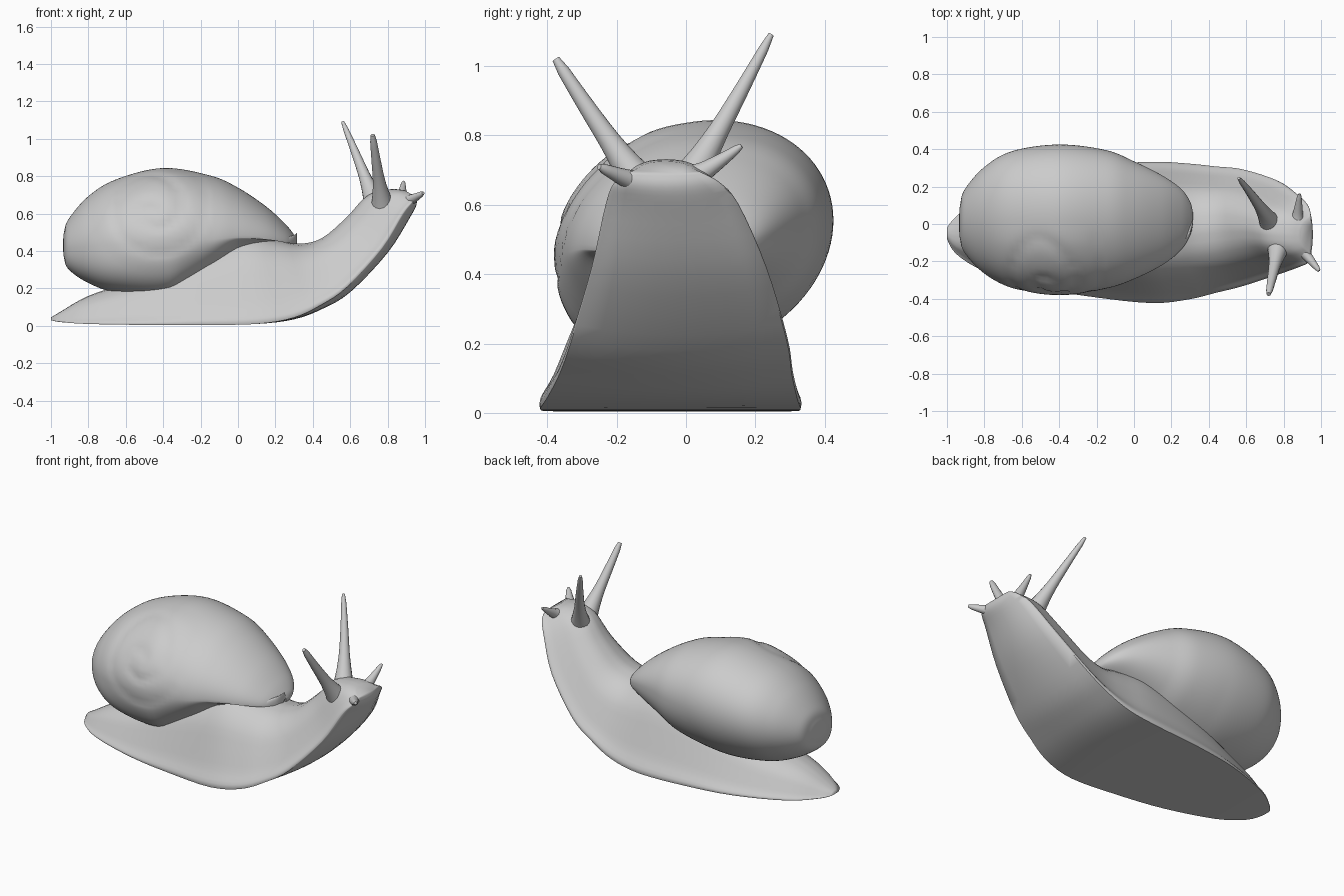
import bpy, bmesh, math
from mathutils import Vector

cube = bpy.data.objects.get("Cube")
if cube:
    bpy.data.objects.remove(cube, do_unlink=True)

grey = bpy.data.materials.new("light_grey")
grey.use_nodes = True
grey.diffuse_color = (0.6, 0.6, 0.6, 1)
grey.node_tree.nodes["Principled BSDF"].inputs["Base Color"].default_value = (0.6, 0.6, 0.6, 1)


def resample(rows, steps):
    """Smooth curve through rows of values."""
    rows = [Vector(r) for r in rows]
    out = []
    for i in range(len(rows) - 1):
        a, b = rows[max(i - 1, 0)], rows[i]
        c, d = rows[i + 1], rows[min(i + 2, len(rows) - 1)]
        for k in range(steps):
            t = k / steps
            out.append(0.5 * (2 * b + (c - a) * t + (2 * a - 5 * b + 4 * c - d) * t ** 2
                              + (3 * b - a - 3 * c + d) * t ** 3))
    return out + [rows[-1]]


def loft(name, rings, shape=None):
    """Skin closed rings, cap both ends, then optionally reshape."""
    bm = bmesh.new()
    loops = [[bm.verts.new(p) for p in ring] for ring in rings]
    n = len(loops[0])
    for a, b in zip(loops, loops[1:]):
        for i in range(n):
            j = (i + 1) % n
            bm.faces.new((a[i], a[j], b[j], b[i]))
    bm.faces.new(loops[0])
    bm.faces.new(loops[-1])
    bmesh.ops.recalc_face_normals(bm, faces=bm.faces)
    bm.normal_update()
    if shape:
        shape(bm)
    mesh = bpy.data.meshes.new(name)
    bm.to_mesh(mesh)
    bm.free()
    mesh.materials.append(grey)
    obj = bpy.data.objects.new(name, mesh)
    bpy.context.collection.objects.link(obj)
    bpy.ops.object.select_all(action='DESELECT')
    obj.select_set(True)
    bpy.context.view_layer.objects.active = obj
    bpy.ops.object.shade_smooth_by_angle(angle=math.radians(60))


# Body: sole x, sole z, back x, back z, centre y, half width, sole roundness
body_rows = [
    (-1.0, .03, -1.0, .045, -.05, .03, 0), (-.95, .02, -.95, .075, -.06, .1, 0),
    (-.8, .01, -.8, .16, -.05, .2, 0), (-.5, .005, -.55, .25, -.04, .3, 0),
    (-.2, .005, -.25, .4, -.04, .35, 0), (.1, .01, .02, .49, -.045, .375, 0),
    (.3, .035, .2, .465, -.04, .36, .02), (.45, .09, .33, .44, -.03, .335, .06),
    (.6, .18, .45, .47, -.02, .31, .1), (.8, .39, .58, .58, -.02, .25, .13),
    (.92, .58, .69, .695, -.04, .19, .16), (.955, .65, .81, .73, -.055, .15, .15),
    (.95, .69, .89, .725, -.06, .1, .1)]
# Half section: across, up (flared foot edge, rounded back)
section = resample([(1, 0), (1, .06), (.9, .2), (.77, .45), (.6, .74), (.33, .94), (0, 1)], 3)
outline = ([(u, v) for u, v in section] + [(-u, v) for u, v in reversed(section[:-1])]
           + [(-1 + k / 4, 0) for k in range(1, 8)])
body_rings = []
for sx, sz, tx, tz, yc, w, bulge in resample(body_rows, 4):
    ring = []
    for u, v in outline:
        h = v + bulge * u * u * (1 - v)
        ring.append((sx + (tx - sx) * h, yc + w * u, sz + (tz - sz) * h))
    body_rings.append(ring)
loft("body", body_rings)

# Shell: x, top z, bottom z, centre y, half width
shell_rows = [
    (-.935, .45, .41, .005, .03), (-.93, .5, .365, .01, .09), (-.905, .57, .305, .015, .17),
    (-.8, .69, .235, .02, .285), (-.65, .78, .185, .025, .365), (-.4, .84, .165, .025, .4),
    (-.15, .8, .22, .025, .37), (0, .735, .29, .02, .315), (.15, .635, .35, .02, .24),
    (.25, .545, .39, .025, .165), (.3, .485, .415, .03, .09), (.315, .455, .43, .03, .03)]
sides = 96
shell_rings = []
for x, top, low, yc, w in resample(shell_rows, 8):
    front = min(1, max(0, (x + .35) / .35))
    ring = []
    for i in range(sides):
        c, s = math.cos(2 * math.pi * i / sides), math.sin(2 * math.pi * i / sides)
        if s < 0:  # full lower corners, lifted into a lip at the opening
            power = .82 + .35 * front if c < 0 else 1 - .18 * front
            c, s = math.copysign(abs(c) ** power, c), -abs(s) ** power
        ring.append((x, yc + w * c, (top + low) / 2 + (top - low) / 2 * s + .13 * w * c))
        if c < 0 and s < 0:
            y, z = ring[-1][1:]
            ring[-1] = (x, y, z - .15 * front * s * -c)
    shell_rings.append(ring)


def whorls(bm):
    """Press a soft spiral seam around the apex on the front side."""
    moves = []
    for v in bm.verts:
        dx, dz = v.co.x + .45, v.co.z - .63
        r = math.hypot(dx, dz)
        if v.co.y < 0 and r < .34:
            t = (r / .14 - math.atan2(dz, dx) / (2 * math.pi)) % 1
            fade = min(1, -v.co.y / .1) * (1 - (r / .34) ** 2)
            moves.append((v, v.normal * fade * (.008 - .015 * abs(2 * t - 1) ** 4)))
    for v, move in moves:
        v.co += move


loft("shell", shell_rings, whorls)


# Tentacles: tapered tubes with roots sunk in the head
def tentacle(name, root, tip, bend, width, end):
    root, tip = Vector(root), Vector(tip)
    mid = (root + tip) / 2 + Vector(bend)
    axis = (tip - root).normalized()
    side = axis.cross(Vector((1, .2, 0))).normalized()
    other = axis.cross(side)
    rings = []
    for k in range(13):
        t = k / 12
        p = root * (1 - t) ** 2 + mid * 2 * t * (1 - t) + tip * t * t
        r = end + (width * .5 - end) * (1 - t) + width * .3 * max(0, 1 - 2 * t) ** 2
        if k == 12:
            r *= .7
        rings.append([p + r * (side * math.cos(a) + other * math.sin(a))
                      for a in (2 * math.pi * i / 16 for i in range(16))])
    loft(name, rings)


tentacle("left_eye_stalk", (.74, -.015, .63), (.56, .245, 1.09), (.015, 0, -.02), .085, .012)
tentacle("right_eye_stalk", (.775, -.11, .63), (.72, -.375, 1.02), (0, 0, -.015), .085, .016)
tentacle("left_feeler", (.87, -.02, .655), (.885, .16, .77), (0, 0, -.01), .08, .01)
tentacle("right_feeler", (.86, -.09, .65), (.99, -.25, .71), (0, 0, -.01), .085, .012)
